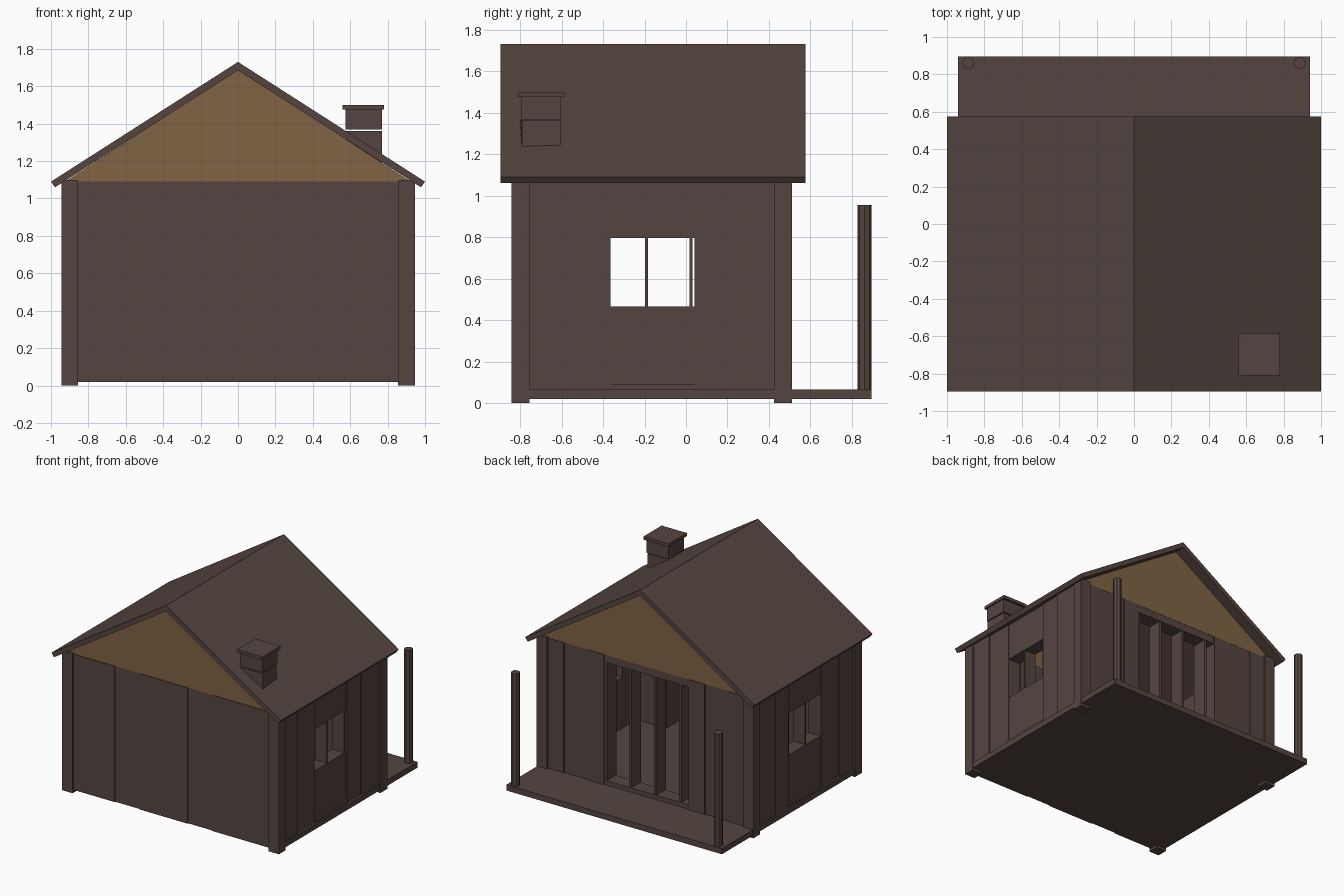
import bpy
import bmesh
from mathutils import Matrix, Vector

cube = bpy.data.objects.get("Cube")
if cube:
    bpy.data.objects.remove(cube, do_unlink=True)


def material(name, rgb):
    m = bpy.data.materials.new(name)
    m.use_nodes = True
    m.diffuse_color = (*rgb, 1)
    m.node_tree.nodes["Principled BSDF"].inputs["Base Color"].default_value = (*rgb, 1)
    return m


BROWN = material("dark brown wood", (0.091, 0.060, 0.051))
TAN = material("tan gable wood", (0.216, 0.127, 0.056))


def finish(name, bm, mat):
    bmesh.ops.recalc_face_normals(bm, faces=bm.faces)
    mesh = bpy.data.meshes.new(name)
    bm.to_mesh(mesh)
    bm.free()
    mesh.materials.append(mat)
    obj = bpy.data.objects.new(name, mesh)
    bpy.context.collection.objects.link(obj)
    return obj


def box(name, x, y, z, mat=BROWN, turn=0):
    """Box from (min, max) ranges, optionally turned about its upright axis."""
    bm = bmesh.new()
    size = [r[1] - r[0] for r in (x, y, z)]
    bmesh.ops.create_cube(bm, size=1, matrix=Matrix.Diagonal((*size, 1)))
    obj = finish(name, bm, mat)
    obj.location = [(r[0] + r[1]) / 2 for r in (x, y, z)]
    obj.rotation_euler.z = turn
    return obj


def extrude_profile(name, points, y0, y1, mat):
    """Extrude an (x, z) outline from y0 to y1."""
    bm = bmesh.new()
    face = bm.faces.new([bm.verts.new((x, y0, z)) for x, z in points])
    new = bmesh.ops.extrude_face_region(bm, geom=[face])["geom"]
    verts = [v for v in new if isinstance(v, bmesh.types.BMVert)]
    bmesh.ops.translate(bm, verts=verts, vec=Vector((0, y1 - y0, 0)))
    return finish(name, bm, mat)


FLOOR, TOP = 0.065, 1.09
FRONT, BACK, SIDE = -0.825, 0.495, 0.93
THICK, STEP = 0.12, 0.007

# Floor slab reaching out under the porch
box("floor", (-0.94, 0.94), (-0.81, 0.895), (0.02, FLOOR))

# Corner posts
for side in (-1, 1):
    x = sorted((side * 0.855, side * 0.945))
    box("front_corner_post", x, (-0.84, -0.755), (0, 1.1))
    box("back_corner_post", x, (0.425, 0.51), (0, 1.1))

# Front wall, boards alternately set back
edges = [-0.86, -0.50, -0.28, 0.136, 0.35, 0.86]
for i, (a, b) in enumerate(zip(edges, edges[1:])):
    box("front_wall_board", (a, b), (FRONT + STEP * (i % 2), FRONT + THICK), (0.02, TOP))

# Side walls with an open window in the middle board
WIN_Y, WIN_Z = (-0.365, 0.04), (0.465, 0.795)
edges = [-0.76, -0.58, *WIN_Y, 0.21, 0.43]
for side in (-1, 1):
    for i, (a, b) in enumerate(zip(edges, edges[1:])):
        x = sorted((side * (SIDE - STEP * (i % 2)), side * (SIDE - THICK)))
        if i == 2:
            x = sorted((side * (SIDE - 2 * STEP), side * (SIDE - THICK)))
            box("wall_below_window", x, (a, b), (0.09, WIN_Z[0]))
            box("wall_above_window", x, (a, b), (WIN_Z[1], TOP))
            box("wall_skirting", sorted((side * SIDE, side * (SIDE - THICK))), (a, b), (0.02, 0.09))
        else:
            box("side_wall_board", x, (a, b), (0.02, TOP))
    bar_x = sorted((side * (SIDE - 0.02), side * (SIDE - THICK)))
    for y in (-0.19, 0.025):
        box("window_bar", bar_x, (y - 0.007, y + 0.007), WIN_Z)

# Back wall around a wide doorway
DOOR = 0.37
for side in (-1, 1):
    for i, (a, b) in enumerate([(DOOR, 0.51), (0.51, 0.72), (0.72, 0.86)]):
        x = sorted((side * a, side * b))
        box("back_wall_board", x, (BACK - THICK, BACK - STEP * (i % 2)), (0.02, TOP))
box("door_lintel", (-DOOR, DOOR), (BACK - THICK, BACK - STEP), (1.03, TOP))
box("door_sill", (-DOOR, DOOR), (BACK - THICK, BACK - STEP), (0.02, 0.1))
for x in (0.36, 0.147, -0.07, -0.29):
    box("doorway_slat", (x - 0.01, x + 0.01), (BACK - THICK - 0.01, BACK - 0.01), (0.1, 1.03))

# Gables
gable = [(-0.925, TOP), (0.925, TOP), (0, 1.69)]
extrude_profile("front_gable", gable, FRONT + 0.005, FRONT + 0.04, TAN)
extrude_profile("back_gable", gable, BACK - 0.04, BACK - 0.005, TAN)

# Roof slopes
for side in (-1, 1):
    slope = [(0, 1.73), (side, 1.09), (side * 0.978, 1.06), (0, 1.685)]
    extrude_profile("roof_slope", slope, -0.895, 0.575, BROWN)

# Chimney, with its stack and hearth inside
box("chimney_cap", (0.56, 0.78), (-0.81, -0.585), (1.475, 1.5))
box("chimney_upper_block", (0.575, 0.77), (-0.795, -0.605), (1.368, 1.475))
box("chimney_lower_block", (0.58, 0.765), (-0.795, -0.61), (1.1, 1.362), turn=0.05)
box("chimney_stack", (0.59, 0.76), (-0.78, -0.62), (0.45, 1.1))
box("hearth", (0.55, 0.8), (-0.7, -0.54), (FLOOR, 0.45))

# Porch posts
for side in (-1, 1):
    bm = bmesh.new()
    bmesh.ops.create_cone(bm, cap_ends=True, segments=8, radius1=0.033,
                          radius2=0.033, depth=0.955 - FLOOR)
    post = finish("porch_post", bm, BROWN)
    post.location = (side * 0.885, 0.86, (0.955 + FLOOR) / 2)
